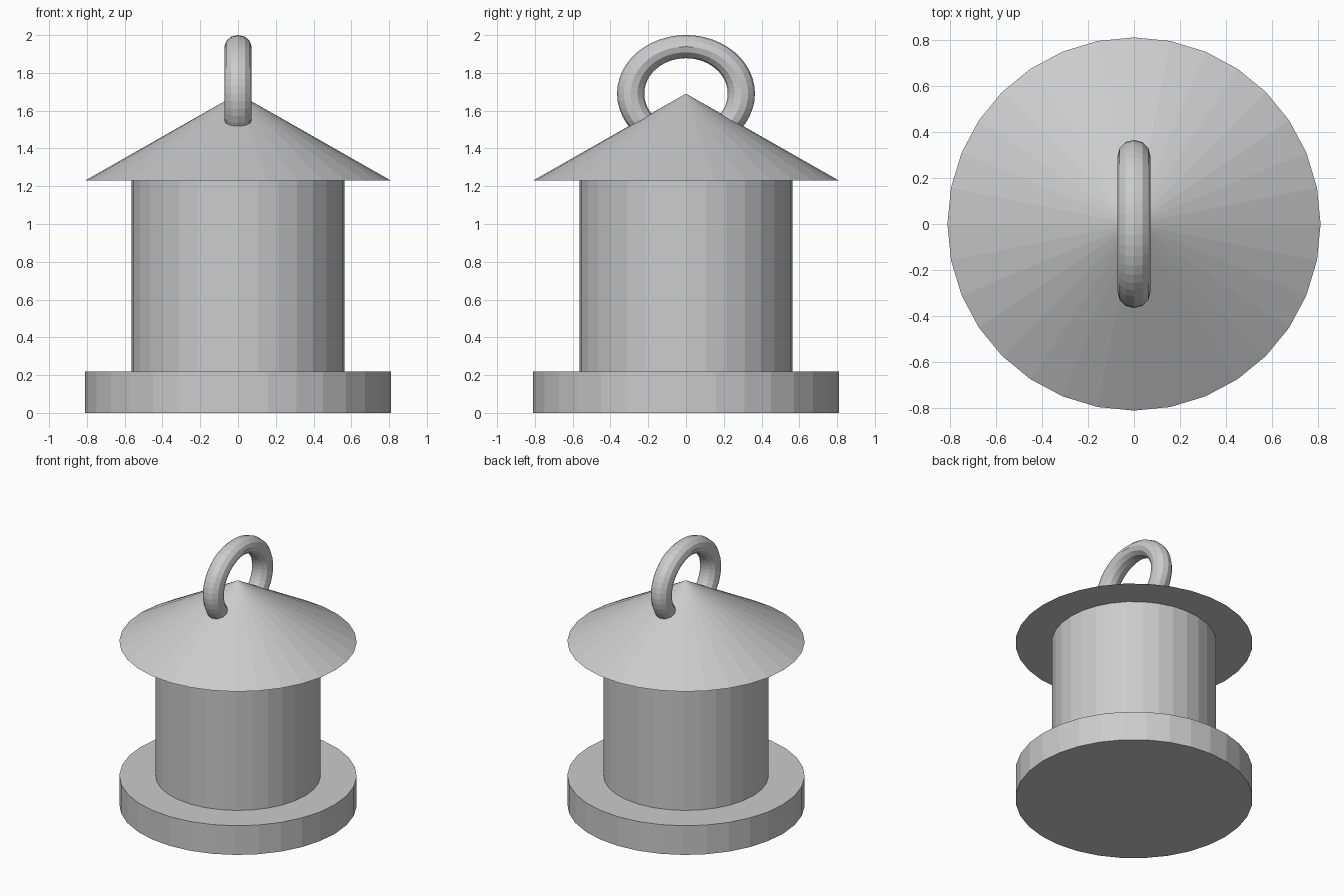
import bpy
import math

if "Cube" in bpy.data.objects:
    bpy.data.objects.remove(bpy.data.objects["Cube"])

SIDES = 32


def tapered(name, r_bottom, r_top, z0, z1):
    bpy.ops.mesh.primitive_cone_add(vertices=SIDES, radius1=r_bottom, radius2=r_top,
                                    depth=z1 - z0, location=(0, 0, (z0 + z1) / 2))
    bpy.context.object.name = name


# Lantern body: foot, drum and conical roof
tapered("base", 0.81, 0.81, 0.0, 0.22)
tapered("body", 0.563, 0.563, 0.22, 1.23)
tapered("roof", 0.81, 0.0, 1.23, 1.69)

# Hanging ring, upright across y and slightly squashed in height
bpy.ops.mesh.primitive_torus_add(major_segments=48, minor_segments=12,
                                 major_radius=0.293, minor_radius=0.072,
                                 location=(0, 0, 1.69),
                                 rotation=(0, math.pi / 2, 0))
ring = bpy.context.object
ring.name = "hanging_ring"
ring.scale = (0.85, 1, 1)
bpy.ops.object.transform_apply(location=False, rotation=True, scale=True)
